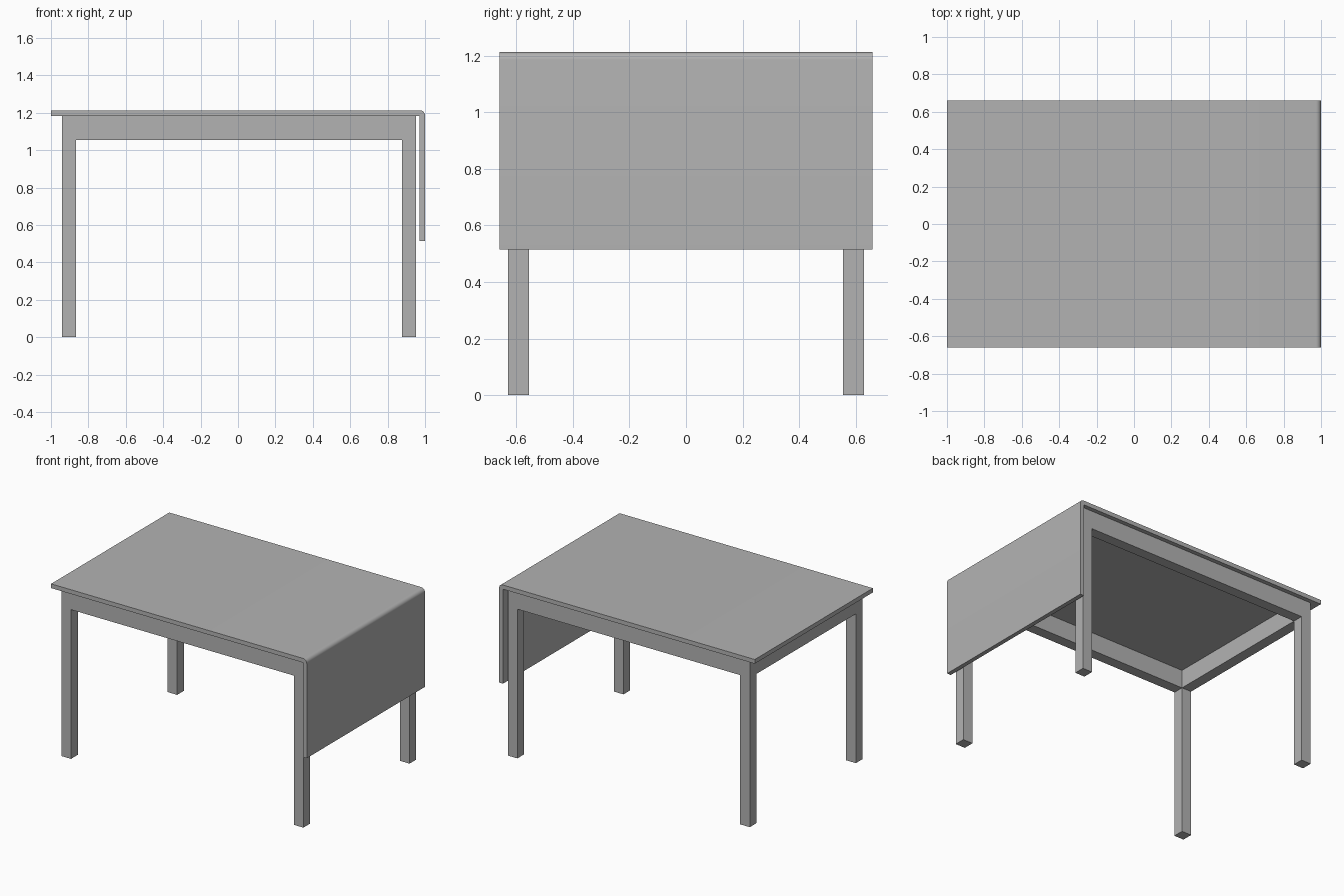
import bpy, bmesh, math
from mathutils import Vector

cube = bpy.data.objects.get("Cube")
if cube:
    bpy.data.objects.remove(cube, do_unlink=True)

grey = bpy.data.materials.new("plain grey")
grey.use_nodes = True
colour = (0.45, 0.45, 0.45, 1)
grey.diffuse_color = colour
grey.node_tree.nodes["Principled BSDF"].inputs["Base Color"].default_value = colour

TOP, UNDER, APRON = 1.213, 1.183, 1.055
HALF_DEPTH, LEAF_BOTTOM = 0.66, 0.515
SLAB = TOP - UNDER


def extrude_profile(name, points, axis, distance):
    """Make a solid by extruding a closed outline along an axis."""
    bm = bmesh.new()
    face = bm.faces.new([bm.verts.new(p) for p in points])
    result = bmesh.ops.extrude_face_region(bm, geom=[face], use_keep_orig=True)
    moved = [v for v in result["geom"] if isinstance(v, bmesh.types.BMVert)]
    bmesh.ops.translate(bm, verts=moved, vec=Vector(axis) * distance)
    bmesh.ops.recalc_face_normals(bm, faces=bm.faces)
    mesh = bpy.data.meshes.new(name)
    bm.to_mesh(mesh)
    bm.free()
    mesh.materials.append(grey)
    obj = bpy.data.objects.new(name, mesh)
    bpy.context.collection.objects.link(obj)
    return obj


def box(name, x0, x1, y0, y1, z0, z1):
    outline = [(x0, y0, z0), (x1, y0, z0), (x1, y1, z0), (x0, y1, z0)]
    return extrude_profile(name, outline, (0, 0, 1), z1 - z0)


# Tabletop and hanging leaf in one bent sheet with a rounded outer edge
radius, steps = 0.028, 8
bend = []
for i in range(steps + 1):
    a = math.pi / 2 * i / steps
    bend.append((1 - radius + radius * math.sin(a), TOP - radius + radius * math.cos(a)))
outline = [(-1, UNDER), (-1, TOP)] + bend + [
    (1, LEAF_BOTTOM), (1 - SLAB, LEAF_BOTTOM), (1 - SLAB, UNDER)]
sheet = extrude_profile("tabletop_with_leaf", [(x, -HALF_DEPTH, z) for x, z in outline],
                        (0, 1, 0), 2 * HALF_DEPTH)
bpy.ops.object.select_all(action="DESELECT")
sheet.select_set(True)
bpy.context.view_layer.objects.active = sheet
bpy.ops.object.shade_smooth_by_angle(angle=math.radians(30))

# Front and back frames: two legs and the rail between them in one flush piece
LEFT, RIGHT, LEG, OUTER_Y = 0.953, -0.94, 0.075, 0.63
arch = [(RIGHT, 0), (RIGHT, UNDER), (LEFT, UNDER), (LEFT, 0),
        (LEFT - LEG, 0), (LEFT - LEG, APRON), (RIGHT + LEG, APRON), (RIGHT + LEG, 0)]
for name, y in (("front_leg_frame", -OUTER_Y), ("back_leg_frame", OUTER_Y - LEG)):
    extrude_profile(name, [(x, y, z) for x, z in arch], (0, 1, 0), LEG)

# Side rails joining the frames
inner_y = OUTER_Y - LEG
for name, x in (("right_side_rail", RIGHT), ("left_side_rail", LEFT - LEG)):
    box(name, x, x + LEG, -inner_y, inner_y, APRON, UNDER)
